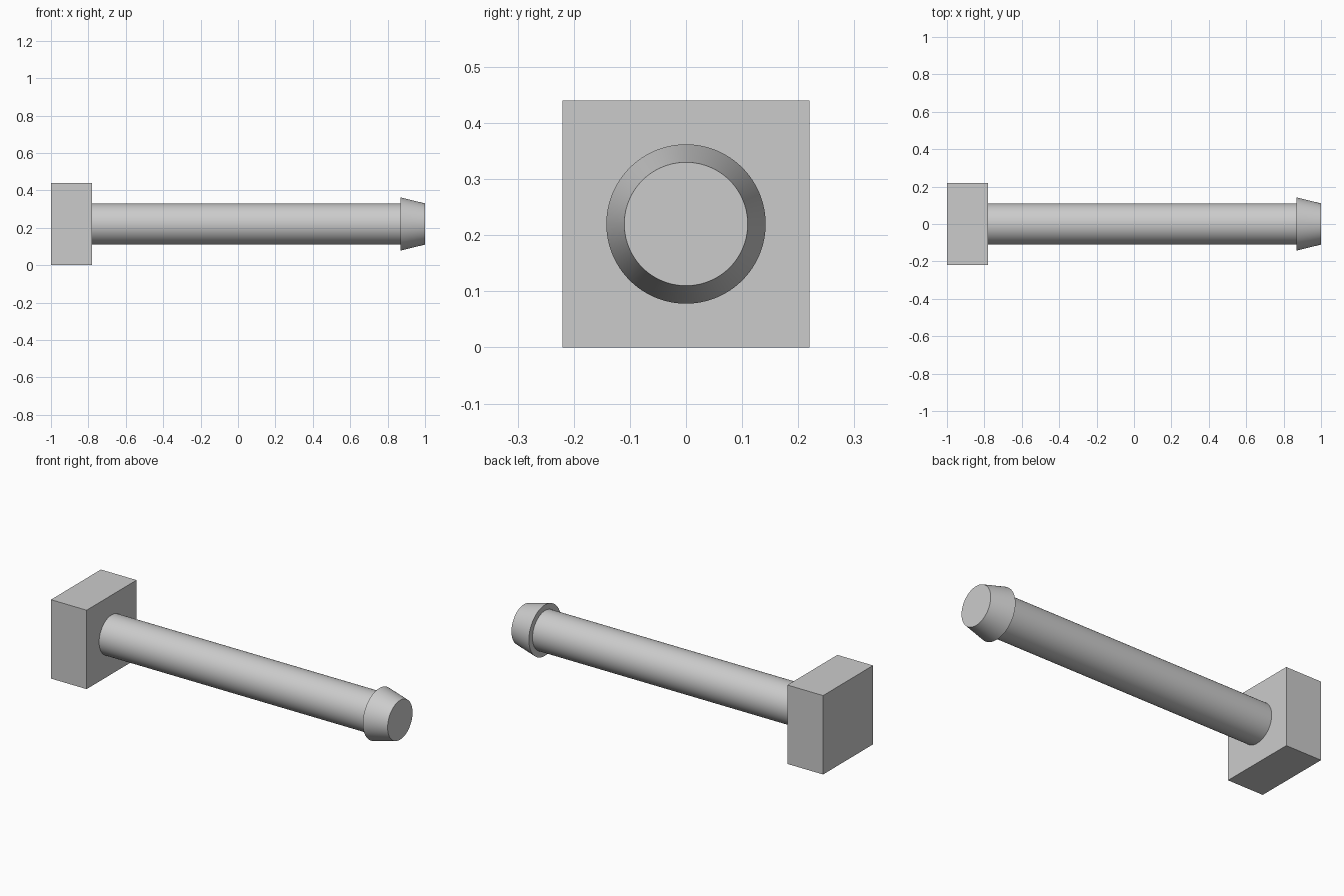
import bpy
import bmesh
import math
from mathutils import Matrix

default = bpy.data.objects.get("Cube")
if default:
    bpy.data.objects.remove(default, do_unlink=True)

AXIS_Z = 0.22
SIDES = 96

grey = bpy.data.materials.new("light_grey")
grey.use_nodes = True
colour = (0.6, 0.6, 0.6, 1)
grey.diffuse_color = colour
grey.node_tree.nodes["Principled BSDF"].inputs["Base Color"].default_value = colour


def add_part(name, bm):
    mesh = bpy.data.meshes.new(name)
    bm.to_mesh(mesh)
    bm.free()
    mesh.materials.append(grey)
    obj = bpy.data.objects.new(name, mesh)
    bpy.context.collection.objects.link(obj)
    return obj


def round_part(name, x0, x1, r0, r1):
    """Capped cone or cylinder lying along x, smooth around its side."""
    bm = bmesh.new()
    place = Matrix.Translation(((x0 + x1) / 2, 0, AXIS_Z)) @ Matrix.Rotation(math.pi / 2, 4, "Y")
    bmesh.ops.create_cone(bm, cap_ends=True, segments=SIDES, radius1=r0,
                          radius2=r1, depth=x1 - x0, matrix=place)
    obj = add_part(name, bm)
    bpy.ops.object.select_all(action="DESELECT")
    obj.select_set(True)
    bpy.context.view_layer.objects.active = obj
    bpy.ops.object.shade_smooth_by_angle(angle=math.radians(30))


# Square head block
bm = bmesh.new()
place = Matrix.Translation((-0.89, 0, AXIS_Z)) @ Matrix.Diagonal((0.22, 0.44, 0.44, 1))
bmesh.ops.create_cube(bm, size=1, matrix=place)
add_part("square_head", bm)

# Shank, and the tapered barb at its tip
round_part("shank", -0.78, 0.87, 0.11, 0.11)
round_part("barbed_tip", 0.87, 1.0, 0.142, 0.11)
